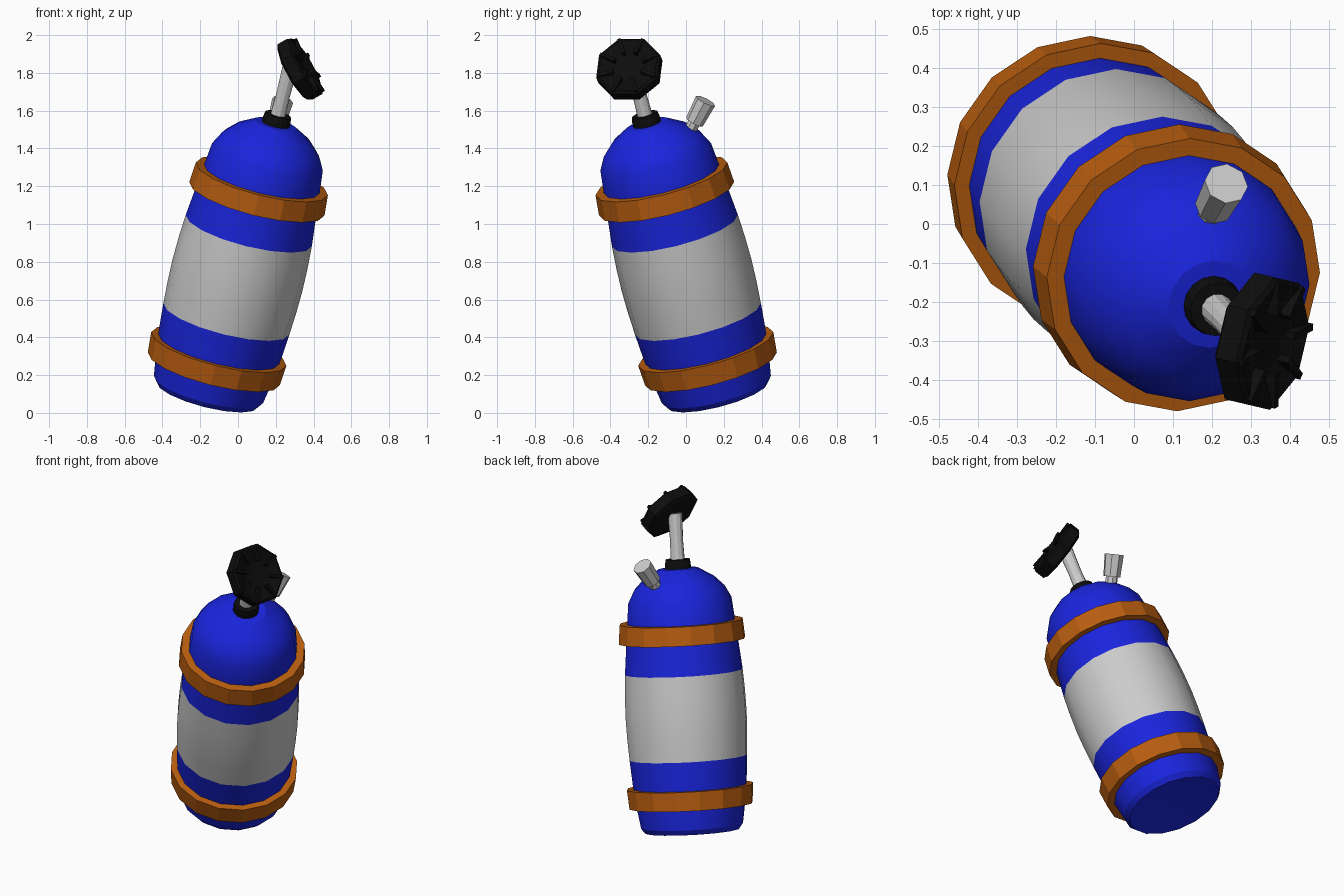
import bpy, bmesh, math
from mathutils import Vector, Matrix

if "Cube" in bpy.data.objects:
    bpy.data.objects.remove(bpy.data.objects["Cube"])

def mat(name, c):
    m = bpy.data.materials.new(name)
    m.diffuse_color = (*c, 1)
    m.use_nodes = True
    m.node_tree.nodes["Principled BSDF"].inputs["Base Color"].default_value = m.diffuse_color
    return m

BLUE = mat("blue_paint", (0.01, 0.018, 0.72))
ORANGE = mat("orange_strap", (0.48, 0.11, 0.005))
BLACK = mat("black_rubber", (0.004, 0.004, 0.004))

def frame(origin, axis):
    """Matrix with local z along axis and local y close to world y."""
    q = Vector(axis).normalized().to_track_quat('Z', 'Y')
    return Matrix.Translation(origin) @ q.to_matrix().to_4x4()

def finish(name, bm, m, material=None, smooth=False):
    bmesh.ops.recalc_face_normals(bm, faces=bm.faces)
    me = bpy.data.meshes.new(name)
    bm.to_mesh(me)
    bm.free()
    ob = bpy.data.objects.new(name, me)
    bpy.context.collection.objects.link(ob)
    ob.matrix_world = m
    if material:
        me.materials.append(material)
    if smooth:
        bpy.ops.object.select_all(action='DESELECT')
        ob.select_set(True)
        bpy.context.view_layer.objects.active = ob
        bpy.ops.object.shade_smooth_by_angle(angle=math.radians(26))
    return ob

def lathe(name, prof, m, sides, material=None, smooth=False, closed=False, turn=0.0):
    """Spin (radius, height) points; radius 0 makes a pole."""
    bm = bmesh.new()
    rows = []
    for r, z in prof:
        if r == 0:
            rows.append([bm.verts.new((0, 0, z))] * sides)
        else:
            rows.append([bm.verts.new((r * math.cos(a), r * math.sin(a), z))
                         for a in (turn + 2 * math.pi * i / sides for i in range(sides))])
    pairs = list(zip(rows, rows[1:])) + ([(rows[-1], rows[0])] if closed else [])
    for a, b in pairs:
        for i in range(sides):
            j = (i + 1) % sides
            vs = list(dict.fromkeys((a[i], a[j], b[j], b[i])))
            bm.faces.new(vs)
    return finish(name, bm, m, material, smooth)

# Leaning axis of the whole bottle
AXIS = Vector((0.238, -0.245, 0.94))
T = frame((0, 0, 0.74), AXIS)

# Barrel body: blue base, grey band, blue shoulder and dome
lathe("tank_base", [(0, -0.67), (0.2, -0.675), (0.275, -0.685), (0.298, -0.655),
                    (0.318, -0.53), (0.333, -0.40), (0.344, -0.257)], T, 16, BLUE, True)
lathe("tank_band", [(0.344, -0.257), (0.351, -0.13), (0.354, -0.01),
                    (0.351, 0.12), (0.344, 0.24)], T, 16, None, True)
lathe("tank_dome", [(0.344, 0.24), (0.331, 0.37), (0.315, 0.53), (0.302, 0.655),
                    (0.265, 0.725), (0.205, 0.785), (0.115, 0.838), (0, 0.845)], T, 16, BLUE, True)

# Orange straps, tapering towards the ends
for name, z, k in (("upper_strap", 0.475, 1), ("lower_strap", -0.483, -1)):
    lathe(name, [(0.31, z - 0.056 * k), (0.369, z - 0.056 * k),
                 (0.360, z + 0.056 * k), (0.305, z + 0.056 * k)], T, 16, ORANGE, closed=True)

# Valve collar and stem
lathe("valve_collar", [(0, 0.82), (0.075, 0.82), (0.075, 0.865), (0.07, 0.893), (0, 0.893)],
      T, 16, BLACK)
lathe("valve_stem", [(0, 0.87), (0.042, 0.87), (0.038, 1.0), (0.042, 1.16), (0, 1.16)],
      T, 12, None, True)

# Octagonal hand wheel with a dished face
W = frame((0.328, -0.30, 1.82), (0.85, -0.2, 0.48))
lathe("hand_wheel", [(0, -0.045), (0.155, -0.045), (0.18, -0.03), (0.18, 0.03),
                     (0.165, 0.04), (0.08, 0.012), (0, 0.008)], W, 8, BLACK,
      turn=math.pi / 8)

# Raised ribs on the wheel face
bm = bmesh.new()
for i in range(8):
    m = (Matrix.Rotation(math.pi / 8 + i * math.pi / 4, 4, 'Z')
         @ Matrix.Translation((0.125, 0, 0.033)) @ Matrix.Diagonal((0.09, 0.018, 0.032, 1)))
    bmesh.ops.create_cube(bm, size=1, matrix=m)
finish("wheel_ribs", bm, W, BLACK)

# Side outlet: thin neck with an octagonal cap
N = frame((0.205, 0.045, 1.54), (0.24, 0.45, 0.86))
lathe("outlet_neck", [(0, -0.08), (0.035, -0.08), (0.035, 0.01), (0, 0.01)], N, 8)
lathe("outlet_cap", [(0, 0), (0.05, 0), (0.057, 0.13), (0, 0.13)], N, 8, turn=math.pi / 8)
